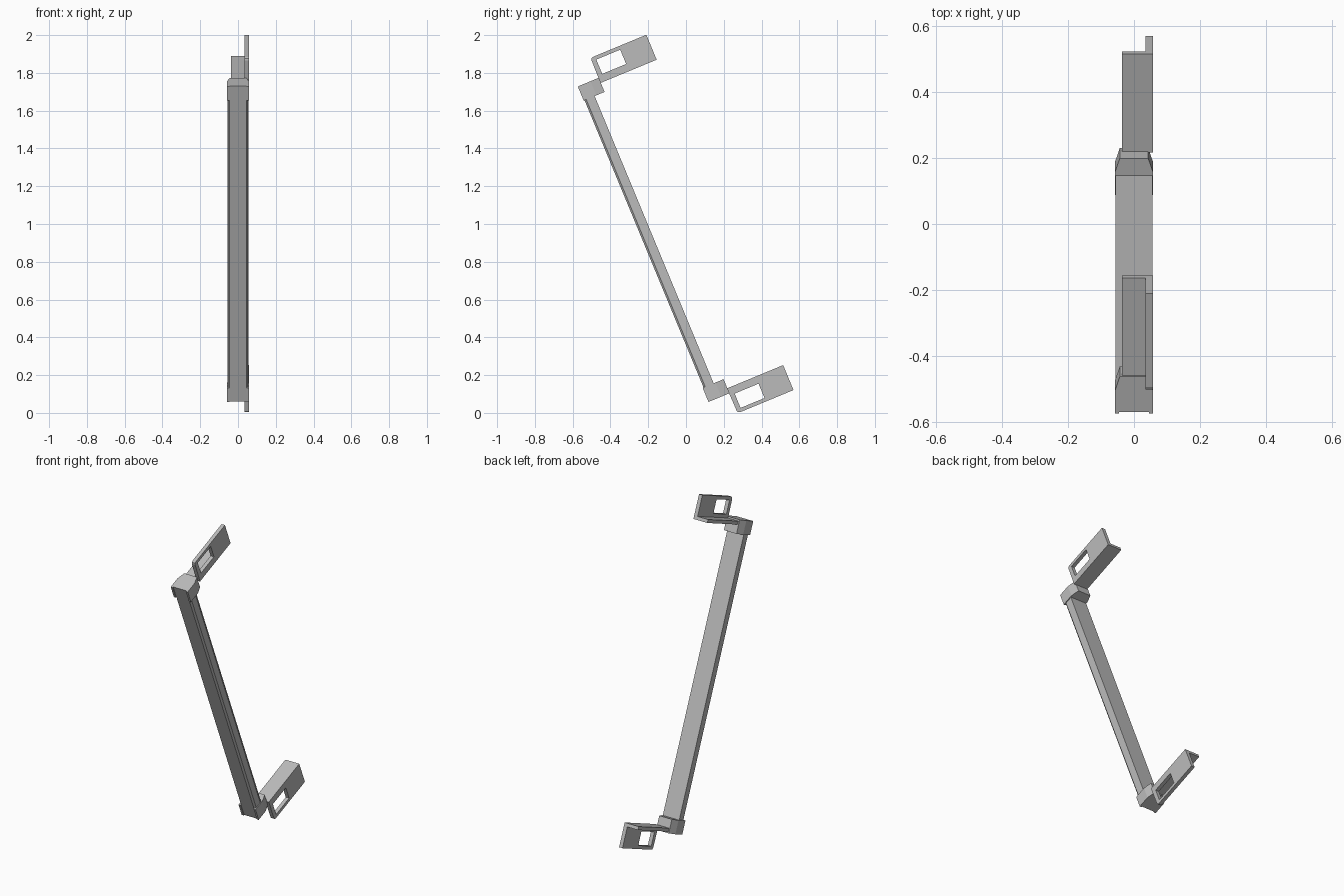
import bpy, bmesh, math
from mathutils import Matrix

cube = bpy.data.objects.get("Cube")
if cube:
    bpy.data.objects.remove(cube, do_unlink=True)

grey = bpy.data.materials.new("satin_grey")
grey.use_nodes = True
grey.diffuse_color = (0.5, 0.5, 0.5, 1)
grey.node_tree.nodes["Principled BSDF"].inputs["Base Color"].default_value = (0.5, 0.5, 0.5, 1)

# The handle is modelled upright, then leaned back about x
LEAN = Matrix.Translation((0, 0.005, 0.989)) @ Matrix.Rotation(math.radians(22.5), 4, 'X')


def prism(name, loops, to_xyz, start, end):
    """Extrude a flat outline, with optional hole loops, from start to end."""
    bm = bmesh.new()
    edges = []
    for loop in loops:
        vs = [bm.verts.new(to_xyz(a, b, start)) for a, b in loop]
        edges += [bm.edges.new((v, vs[i - 1])) for i, v in enumerate(vs)]
    if len(loops) == 1:
        bm.faces.new(vs)
    else:
        bmesh.ops.triangle_fill(bm, edges=edges, use_beauty=True)
    out = bmesh.ops.extrude_face_region(bm, geom=bm.faces[:], use_keep_orig=True)
    moved = [g for g in out["geom"] if isinstance(g, bmesh.types.BMVert)]
    step = to_xyz(0, 0, end) - to_xyz(0, 0, start)
    bmesh.ops.translate(bm, verts=moved, vec=step)
    bmesh.ops.recalc_face_normals(bm, faces=bm.faces[:])
    mesh = bpy.data.meshes.new(name)
    bm.to_mesh(mesh)
    bm.free()
    mesh.materials.append(grey)
    obj = bpy.data.objects.new(name, mesh)
    obj.matrix_world = LEAN
    bpy.context.collection.objects.link(obj)
    return obj


def both_sides(half):
    """Complete a symmetric outline from its +x half."""
    return half + [(-x, y) for x, y in reversed(half)]


def rect(a0, b0, a1, b1):
    return [(a0, b0), (a1, b0), (a1, b1), (a0, b1)]


def vec(x, y, z):
    return Matrix.Translation((x, y, z)).to_translation()


def along_z(sign):
    return lambda a, b, t: vec(a, b, sign * t)


def along_x(sign):
    return lambda a, b, t: vec(t, a, sign * b)


# Long grip bar: bevelled front and a thin lip along the back
bar = both_sides([(0.044, -0.246), (0.053, -0.236), (0.053, -0.194),
                  (0.056, -0.194), (0.056, -0.188)])
prism("grip_bar", [bar], along_z(1), -0.824, 0.824)

# End caps with narrowed backs, and brackets, mirrored top to bottom
cap = both_sides([(0.045, -0.246), (0.045, -0.251), (0.058, -0.251),
                  (0.058, -0.178), (0.043, -0.131)])
plate = [(-0.133, 0.875), (0.189, 0.875), (0.189, 1.018),
         (-0.117, 1.018), (-0.127, 1.014), (-0.131, 1.004)]
window = rect(-0.106, 0.916, 0.031, 0.998)
flange = rect(-0.136, 0.875, 0.189, 0.895)

for place, sign in (("upper", 1), ("lower", -1)):
    prism(place + "_end_cap", [cap], along_z(sign), 0.823, 0.904)
    prism(place + "_bracket_plate", [plate, window], along_x(sign), 0.035, 0.058)
    prism(place + "_bracket_flange", [flange], along_x(sign), -0.037, 0.035)
